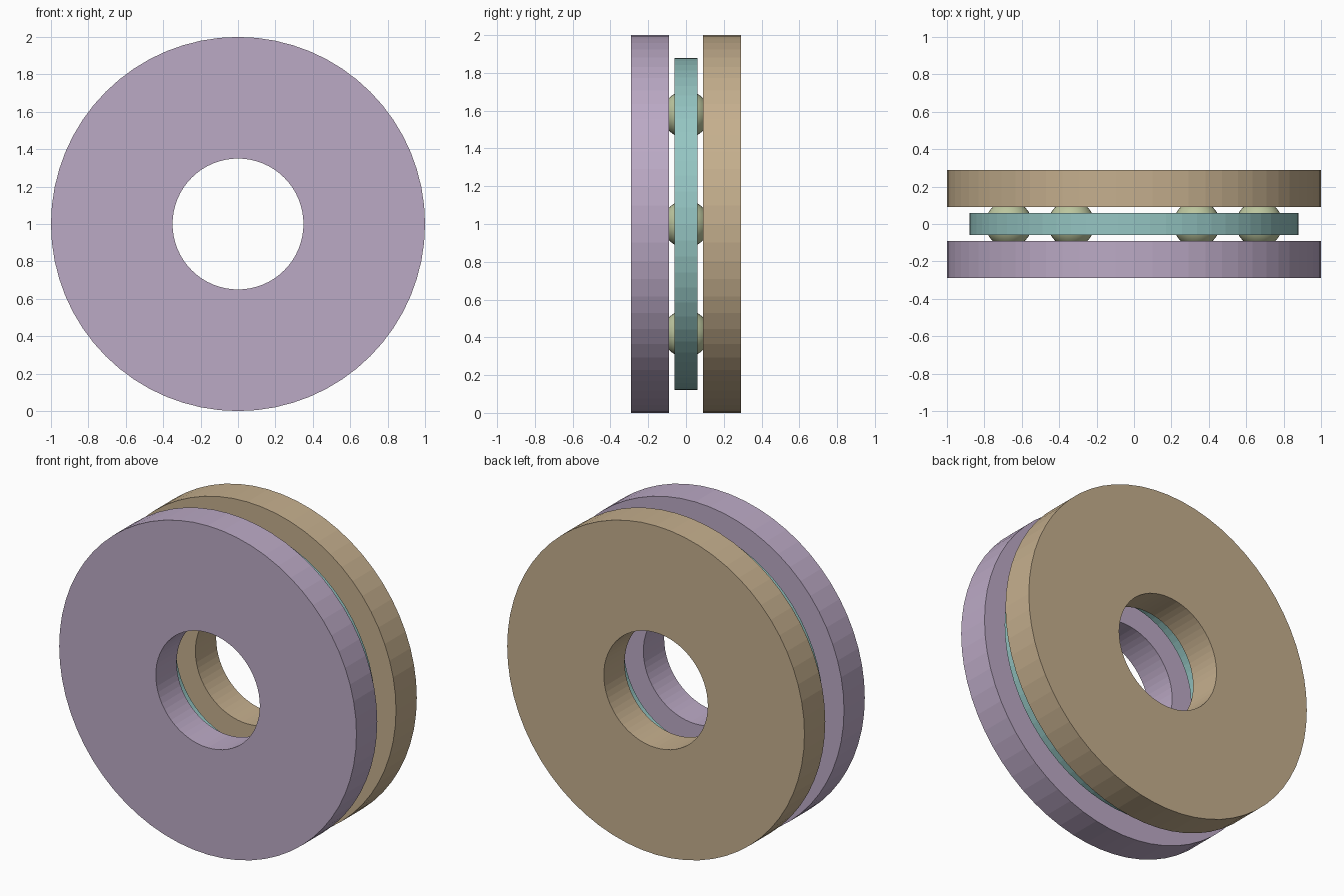
import bpy, bmesh
from math import pi, sin, cos, sqrt, asin, radians
from mathutils import Matrix, Vector

if "Cube" in bpy.data.objects:
    bpy.data.objects.remove(bpy.data.objects["Cube"])

SIDES = 64
PITCH, BALL_R = 0.67, 0.125
CENTRE = Vector((0, 0, 1))
SPOTS = [CENTRE + PITCH * Vector((cos(i * pi / 3), 0, sin(i * pi / 3))) for i in range(6)]


def finish(name, bm, color=None):
    me = bpy.data.meshes.new(name)
    bmesh.ops.recalc_face_normals(bm, faces=bm.faces)
    bm.to_mesh(me)
    bm.free()
    ob = bpy.data.objects.new(name, me)
    bpy.context.collection.objects.link(ob)
    if color:
        mat = bpy.data.materials.new(name + "_color")
        mat.diffuse_color = (*color, 1)
        mat.use_nodes = True
        mat.node_tree.nodes["Principled BSDF"].inputs["Base Color"].default_value = mat.diffuse_color
        me.materials.append(mat)
    return ob


def lathe(name, profile, color):
    """Turn a closed (radius, y) profile around the y axis."""
    bm = bmesh.new()
    rings = [[bm.verts.new(CENTRE + Vector((r * cos(a), y, r * sin(a)))) for r, y in profile]
             for a in (2 * pi * i / SIDES for i in range(SIDES))]
    n = len(profile)
    for i, ring in enumerate(rings):
        nxt = rings[(i + 1) % SIDES]
        for j in range(n):
            k = (j + 1) % n
            bm.faces.new((ring[j], ring[k], nxt[k], nxt[j]))
    return finish(name, bm, color)


# Washers, each with a shallow ball groove on its inner face
INNER_Y, OUTER_Y = 0.09, 0.29
half = asin(sqrt(BALL_R ** 2 - INNER_Y ** 2) / BALL_R)
groove = [(PITCH + BALL_R * sin(t), BALL_R * cos(t))
          for t in (half * (i / 4 - 1) for i in range(9))]
profile = [(0.35, OUTER_Y), (0.35, INNER_Y)] + groove + [(1, INNER_Y), (1, OUTER_Y)]
lathe("front_washer", [(r, -y) for r, y in profile], (0.50, 0.40, 0.56))
lathe("back_washer", profile, (0.56, 0.43, 0.27))

# Cage ring with round ball pockets
cage = lathe("cage", [(0.46, -0.06), (0.88, -0.06), (0.88, 0.06), (0.46, 0.06)],
             (0.30, 0.56, 0.54))
bm = bmesh.new()
for p in SPOTS:
    bmesh.ops.create_cone(bm, cap_ends=True, segments=32, radius1=0.13, radius2=0.13, depth=0.4,
                          matrix=Matrix.Translation(p) @ Matrix.Rotation(pi / 2, 4, 'X'))
cutter = finish("pocket_cutter", bm)
cutter.hide_render = True
mod = cage.modifiers.new("pockets", 'BOOLEAN')
mod.operation, mod.solver, mod.object = 'DIFFERENCE', 'EXACT', cutter
bpy.context.view_layer.objects.active = cage
bpy.ops.object.modifier_apply(modifier=mod.name)
bpy.data.objects.remove(cutter)

# Six balls
for i, p in enumerate(SPOTS):
    bm = bmesh.new()
    bmesh.ops.create_uvsphere(bm, u_segments=24, v_segments=16, radius=BALL_R,
                              matrix=Matrix.Translation(p) @ Matrix.Rotation(pi / 2, 4, 'X'))
    for f in bm.faces:
        f.smooth = True
    finish(f"ball_{i + 1}", bm, (0.50, 0.56, 0.34))
